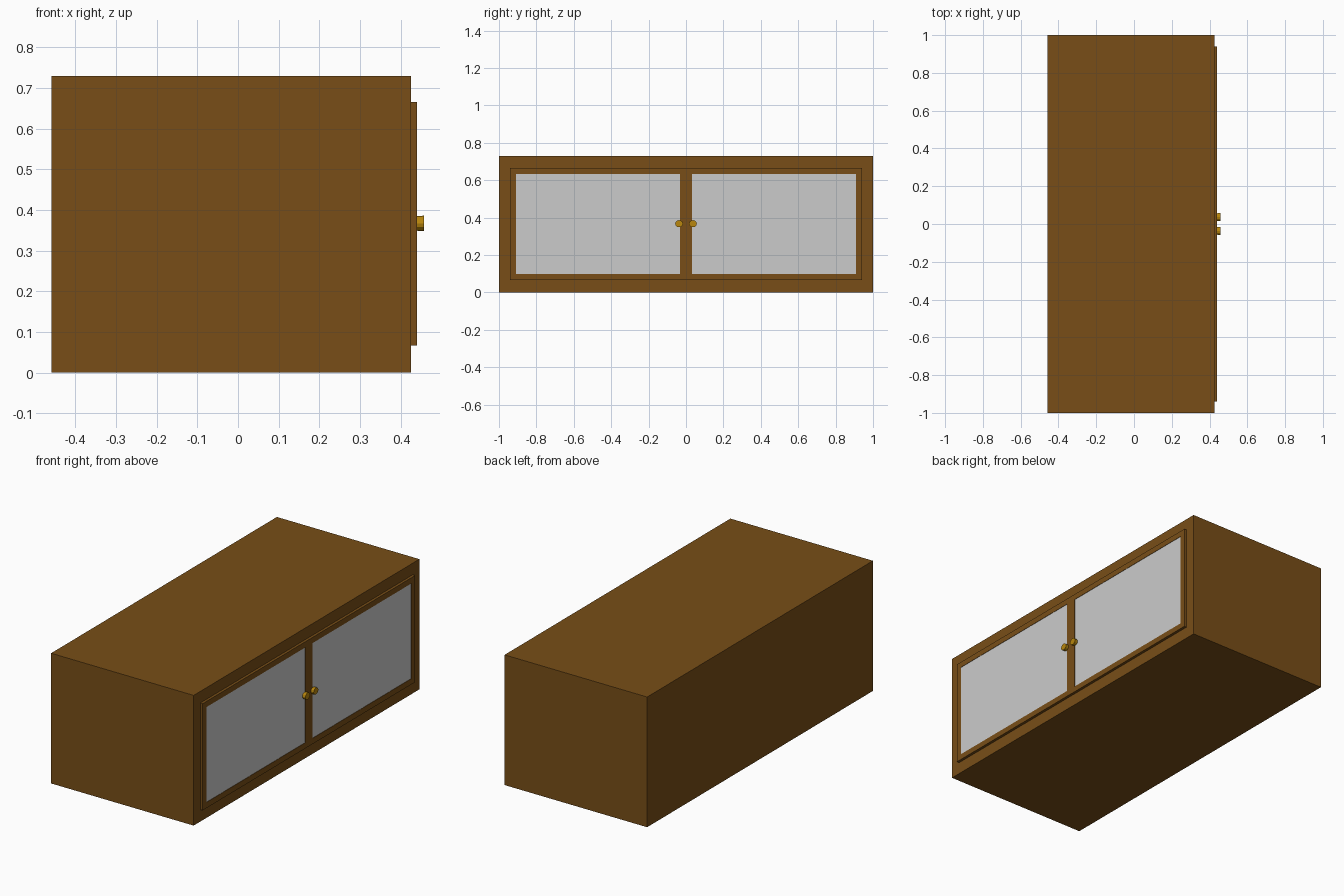
import bpy, bmesh, math
from mathutils import Matrix

if "Cube" in bpy.data.objects:
    bpy.data.objects.remove(bpy.data.objects["Cube"])


def material(name, rgb):
    m = bpy.data.materials.new(name)
    m.diffuse_color = (*rgb, 1)
    m.use_nodes = True
    m.node_tree.nodes["Principled BSDF"].inputs["Base Color"].default_value = m.diffuse_color
    return m


wood = material("brown_wood", (0.188, 0.076, 0.0086))
brass = material("brass", (0.479, 0.238, 0.004))


def make(name, bm, mat=None):
    bmesh.ops.recalc_face_normals(bm, faces=bm.faces)
    me = bpy.data.meshes.new(name)
    bm.to_mesh(me)
    bm.free()
    ob = bpy.data.objects.new(name, me)
    bpy.context.collection.objects.link(ob)
    if mat:
        me.materials.append(mat)
    return ob


def box(name, x, y, z, mat=None):
    size = [b - a for a, b in (x, y, z)]
    mid = [(a + b) / 2 for a, b in (x, y, z)]
    bm = bmesh.new()
    bmesh.ops.create_cube(bm, size=1, matrix=Matrix.Translation(mid) @ Matrix.Diagonal((*size, 1)))
    return make(name, bm, mat)


def frame(name, x, y, z, w, mat):
    # rectangular ring extruded along x
    def loop(px, i):
        return [bm.verts.new((px, *p)) for p in (
            (y[0] + i, z[0] + i), (y[1] - i, z[0] + i),
            (y[1] - i, z[1] - i), (y[0] + i, z[1] - i))]
    bm = bmesh.new()
    rings = [loop(x[0], 0), loop(x[1], 0), loop(x[1], w), loop(x[0], w)]
    for a, b in zip(rings, rings[1:] + rings[:1]):
        for i in range(4):
            j = (i + 1) % 4
            bm.faces.new((a[i], a[j], b[j], b[i]))
    return make(name, bm, mat)


# Cabinet body
FRONT, DOOR = 0.425, 0.44
box("cabinet_body", (-0.459, FRONT), (-1, 1), (0, 0.73), wood)

# Pair of framed doors with glass panes and knobs
for side, s in (("left", -1), ("right", 1)):
    y = sorted((0, s * 0.941))
    frame(side + "_door_frame", (FRONT, DOOR), y, (0.067, 0.665), 0.032, wood)
    box(side + "_door_pane", (FRONT, DOOR - 0.002),
        (y[0] + 0.032, y[1] - 0.032), (0.099, 0.633))

    bm = bmesh.new()
    place = (Matrix.Translation(((DOOR + 0.457) / 2, s * 0.037, 0.367))
             @ Matrix.Diagonal((1, 1.1, 1, 1)) @ Matrix.Rotation(math.pi / 2, 4, 'Y'))
    bmesh.ops.create_cone(bm, cap_ends=True, segments=12, radius1=0.018,
                          radius2=0.019, depth=0.019, matrix=place)
    make(side + "_knob", bm, brass)
